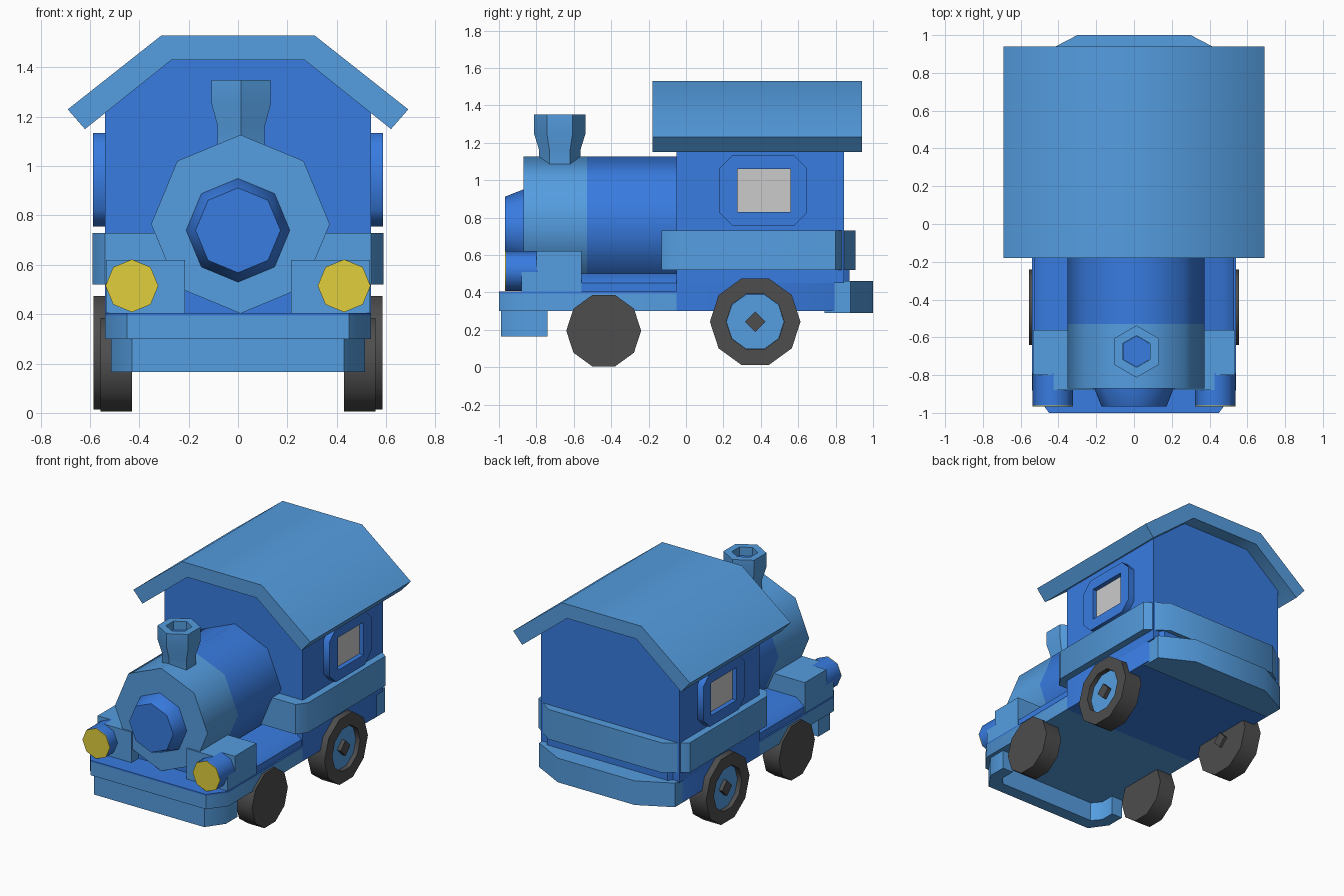
import bpy, bmesh, math

if "Cube" in bpy.data.objects:
    bpy.data.objects.remove(bpy.data.objects["Cube"])


def material(name, rgb):
    m = bpy.data.materials.new(name)
    m.diffuse_color = (*rgb, 1)
    m.use_nodes = True
    m.node_tree.nodes["Principled BSDF"].inputs["Base Color"].default_value = m.diffuse_color
    return m


LIGHT = material("light_blue", (0.09, 0.34, 0.75))
BLUE = material("blue", (0.04, 0.2, 0.75))
DARK = material("dark_grey", (0.075, 0.075, 0.075))
YELLOW = material("yellow", (0.75, 0.62, 0.045))


def loft(name, loops, mat=None, mirror=False, caps=True):
    """Skin a list of equally long point loops, optionally capped and mirrored in x."""
    bm = bmesh.new()
    rings = [[bm.verts.new(p) for p in loop] for loop in loops]
    n = len(rings[0])
    for a, b in zip(rings, rings[1:]):
        for i in range(n):
            j = (i + 1) % n
            bm.faces.new((a[i], a[j], b[j], b[i]))
    if caps:
        bm.faces.new(rings[0])
        bm.faces.new(rings[-1])
    else:
        for i in range(n):
            j = (i + 1) % n
            bm.faces.new((rings[-1][i], rings[-1][j], rings[0][j], rings[0][i]))
    bmesh.ops.remove_doubles(bm, verts=bm.verts, dist=1e-4)
    bmesh.ops.recalc_face_normals(bm, faces=bm.faces)
    me = bpy.data.meshes.new(name)
    bm.to_mesh(me)
    bm.free()
    ob = bpy.data.objects.new(name, me)
    bpy.context.collection.objects.link(ob)
    if mat:
        me.materials.append(mat)
    if mirror:
        ob.modifiers.new("Mirror", 'MIRROR')
    bpy.ops.object.select_all(action='DESELECT')
    ob.select_set(True)
    bpy.context.view_layer.objects.active = ob
    bpy.ops.object.shade_smooth_by_angle(angle=math.radians(46))
    return ob


def at(axis, pts, t):
    """Place 2D points in the plane where the given axis equals t."""
    return [{'x': (t, a, b), 'y': (a, t, b), 'z': (a, b, t)}[axis] for a, b in pts]


def prism(name, axis, pts, t0, t1, mat=None, mirror=False):
    return loft(name, [at(axis, pts, t0), at(axis, pts, t1)], mat, mirror)


def turned(name, axis, centre, n, profile, mat, mirror=False, phase=0.0):
    """Low-poly turned part; profile is (radius, position on axis)."""
    def circle(r):
        return [(centre[0] + r * math.cos(phase + math.tau * i / n),
                 centre[1] + r * math.sin(phase + math.tau * i / n)) for i in range(n)]
    return loft(name, [at(axis, circle(r), t) for r, t in profile], mat, mirror)


def sym(half):
    """Complete a right-hand half outline with its left-hand reflection."""
    return half + [(-x, y) for x, y in reversed(half)]


def chamfered(a0, a1, b0, b1, c):
    return [(a0 + c, b0), (a1 - c, b0), (a1, b0 + c), (a1, b1 - c),
            (a1 - c, b1), (a0 + c, b1), (a0, b1 - c), (a0, b0 + c)]


# Cab and roof
prism("cab", 'y', sym([(0.54, 0.45), (0.54, 1.22), (0.27, 1.43)]), -0.05, 0.845, BLUE)
prism("cab_base", 'z', sym([(0.54, -0.05), (0.54, 0.78), (0.47, 0.875)]), 0.30, 0.53, BLUE)
prism("roof", 'y', [(-0.69, 1.23), (-0.31, 1.53), (0.31, 1.53), (0.69, 1.23),
                    (0.62, 1.15), (0.27, 1.43), (-0.27, 1.43), (-0.62, 1.15)],
      -0.18, 0.94, LIGHT)
prism("cab_belt", 'z', sym([(0.54, -0.13), (0.59, -0.06), (0.59, 0.8), (0.44, 0.905)]),
      0.52, 0.73, LIGHT)

# Side windows
outer, inner = chamfered(0.18, 0.645, 0.755, 1.135, 0.07), chamfered(0.275, 0.56, 0.83, 1.06, 0)
loft("window_frame", [at('x', outer, 0.53), at('x', outer, 0.588),
                      at('x', inner, 0.588), at('x', inner, 0.53)], BLUE, True, caps=False)
prism("window_glass", 'x', inner, 0.53, 0.555, None, True)

# Front chassis
plan = sym([(0.54, -0.05), (0.54, -0.88), (0.45, -1.0)])
prism("chassis", 'z', plan, 0.30, 0.395, LIGHT)
prism("chassis_deck", 'z', plan, 0.395, 0.405, BLUE)
prism("fender_body", 'y', sym([(0.53, 0.40), (0.53, 0.45), (0.47, 0.50)]), -0.80, -0.04, BLUE)

# Bumpers
prism("front_bumper", 'z', sym([(0.43, -0.74), (0.515, -0.74), (0.515, -0.87), (0.43, -0.99)])
      + [(-0.43, -0.74), (-0.43, -0.84), (-0.38, -0.90), (0.38, -0.90), (0.43, -0.84)][1:],
      0.165, 0.30, LIGHT)
prism("rear_bumper", 'z', sym([(0.44, 0.74), (0.53, 0.74), (0.53, 0.88), (0.30, 1.0)]),
      0.29, 0.46, LIGHT)

# Boiler, smokebox and front door
oct_turn = math.tau / 4
turned("boiler", 'y', (0.01, 0.765), 8, [(0.362, -0.53), (0.362, -0.04)], BLUE, phase=oct_turn)
turned("smokebox", 'y', (0.01, 0.765), 8, [(0.362, -0.87), (0.362, -0.53)], LIGHT, phase=oct_turn)
turned("smokebox_door", 'y', (0.0, 0.74), 8, [(0.21, -0.86), (0.21, -0.87), (0.172, -0.967)],
       BLUE, phase=oct_turn)

# Chimney
turned("chimney", 'z', (0.013, -0.675), 6,
       [(0.11, 1.04), (0.11, 1.16), (0.138, 1.25), (0.138, 1.35), (0.084, 1.35), (0.084, 1.24)],
       LIGHT, phase=oct_turn)
turned("chimney_hole", 'z', (0.013, -0.675), 6, [(0.083, 1.24), (0.083, 1.29)], BLUE, phase=oct_turn)

# Headlamps and their boxes
prism("lamp_box", 'z', [(0.215, -0.56), (0.215, -0.88), (0.43, -0.88), (0.43, -0.80),
                        (0.535, -0.80), (0.535, -0.56)], 0.40, 0.62, LIGHT, True)
prism("lamp_shelf", 'z', [(0.43, -0.88), (0.535, -0.88), (0.535, -0.79), (0.43, -0.79)],
      0.40, 0.515, LIGHT, True)
turned("lamp_barrel", 'y', (0.43, 0.515), 8, [(0.107, -0.79), (0.107, -0.962)], BLUE, True)
turned("lamp_lens", 'y', (0.43, 0.515), 8, [(0.107, -0.962), (0.107, -0.967)], YELLOW, True)

# Wheels
turned("front_wheel", 'x', (-0.44, 0.195), 10, [(0.2, 0.43), (0.2, 0.557)], DARK, True)
turned("rear_wheel", 'x', (0.37, 0.243), 10,
       [(0.242, 0.45), (0.242, 0.585), (0.155, 0.585), (0.155, 0.54)], DARK, True)
turned("rear_wheel_disc", 'x', (0.37, 0.243), 10, [(0.154, 0.54), (0.154, 0.553)], LIGHT, True)
turned("rear_wheel_hub", 'x', (0.37, 0.243), 4, [(0.055, 0.43), (0.055, 0.58)], DARK, True)
